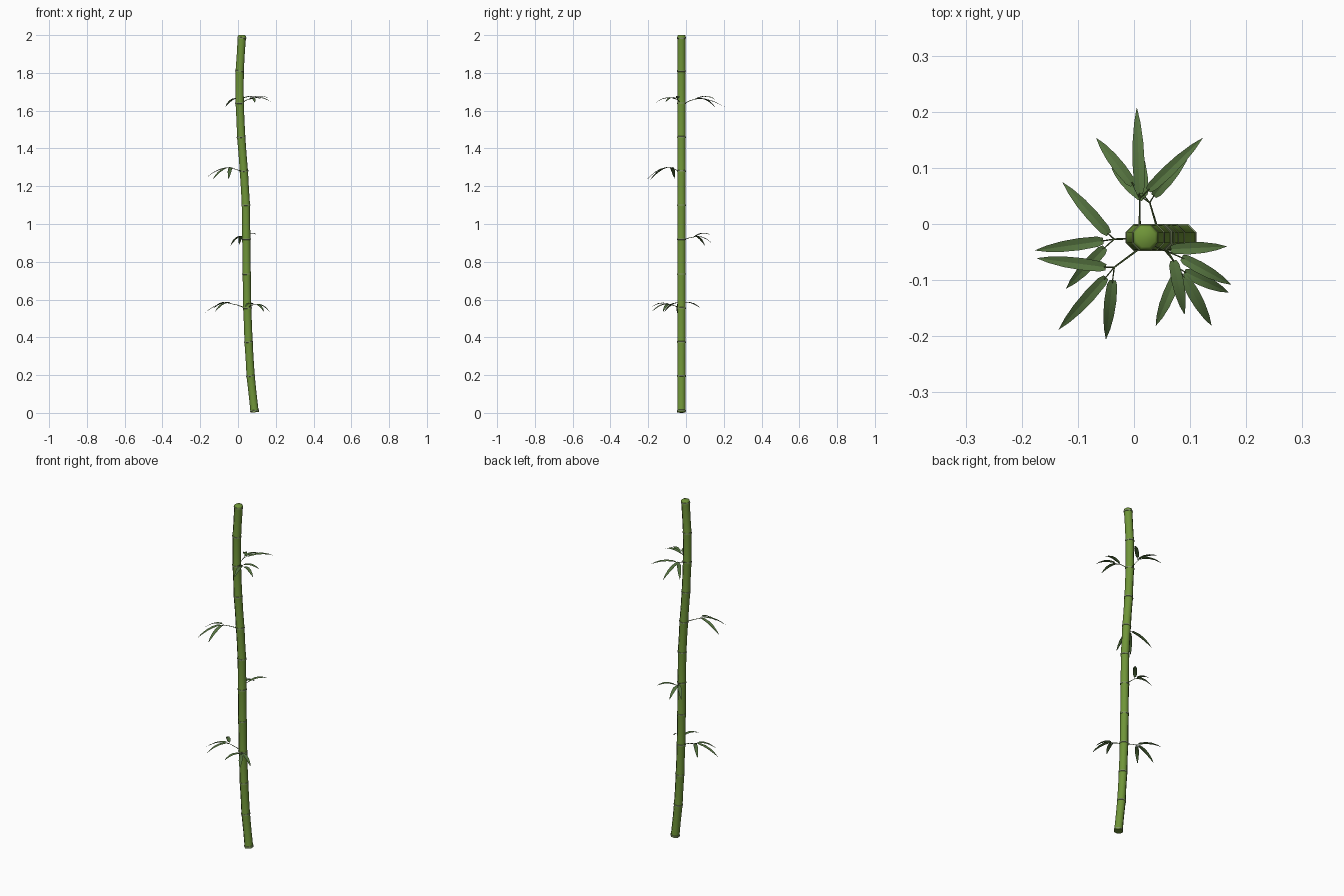
import bpy, bmesh, math
from mathutils import Vector

if "Cube" in bpy.data.objects:
    bpy.data.objects.remove(bpy.data.objects["Cube"])

def material(name, rgb):
    m = bpy.data.materials.new(name)
    m.diffuse_color = (*rgb, 1)
    m.use_nodes = True
    m.node_tree.nodes["Principled BSDF"].inputs["Base Color"].default_value = m.diffuse_color
    return m

STALK = material("stalk_green", (0.16, 0.30, 0.04))
RING = material("node_green", (0.24, 0.31, 0.15))
TWIG = material("twig_green", (0.07, 0.12, 0.03))
LEAF = material("leaf_green", (0.09, 0.17, 0.05))

def finish(name, bm, mat, smooth=50):
    me = bpy.data.meshes.new(name)
    bm.normal_update()
    bm.to_mesh(me)
    bm.free()
    ob = bpy.data.objects.new(name, me)
    bpy.context.collection.objects.link(ob)
    me.materials.append(mat)
    bpy.ops.object.select_all(action='DESELECT')
    ob.select_set(True)
    bpy.context.view_layer.objects.active = ob
    bpy.ops.object.shade_smooth_by_angle(angle=math.radians(smooth))
    return ob

def tube(bm, pts, radii, sides):
    """Sweep a regular polygon along a list of points."""
    rings = []
    for i, p in enumerate(pts):
        d = (pts[min(i + 1, len(pts) - 1)] - pts[max(i - 1, 0)]).normalized()
        side = Vector((0, 1, 0)) if abs(d.y) < 0.7 else Vector((0, 0, 1))
        u = side.cross(d).normalized()
        v = d.cross(u)
        ring = []
        for k in range(sides):
            a = 2 * math.pi * (k + 0.5) / sides
            ring.append(bm.verts.new(p + radii[i] * (u * math.cos(a) + v * math.sin(a))))
        rings.append(ring)
    for a, b in zip(rings, rings[1:]):
        for k in range(sides):
            n = (k + 1) % sides
            bm.faces.new((a[k], a[n], b[n], b[k]))
    bm.faces.new(rings[0][::-1])
    bm.faces.new(rings[-1])

# Stalk: gently curved, with a swelling at every node
NODES = [(0.088, 0.003), (0.067, 0.195), (0.056, 0.375), (0.049, 0.555), (0.046, 0.735),
         (0.044, 0.92), (0.042, 1.10), (0.031, 1.28), (0.017, 1.46), (0.009, 1.64),
         (0.009, 1.81), (0.02, 1.985)]
Y = -0.024
P = [Vector((x, Y, z)) for x, z in NODES]
pts, radii = [], []
for a, b in zip(P, P[1:]):
    for t, r in ((0, 0.0245), (0.07, 0.0234), (0.5, 0.0228), (0.93, 0.0235)):
        pts.append(a.lerp(b, t))
        radii.append(r)
top = P[-1]
pts += [top, top + Vector((0.001, 0, 0.01)), top + Vector((0.001, 0, 0.015))]
radii += [0.0245, 0.0235, 0.018]
bm = bmesh.new()
tube(bm, pts, radii, 8)
finish("stalk", bm, STALK)

# Thin raised rings at the nodes
bm = bmesh.new()
for i, p in enumerate(P):
    d = (P[min(i + 1, len(P) - 1)] - P[max(i - 1, 0)]).normalized()
    c = p + d * 0.008 if i == 0 else p
    tube(bm, [c + d * h for h in (-0.004, -0.003, 0.003, 0.004)],
         [0.0235, 0.0258, 0.0258, 0.0235], 8)
finish("node_rings", bm, RING)

def leaf(bm, base, tip, arch):
    """Folded, arching lance-shaped blade."""
    d = tip - base
    side = Vector((-d.y, d.x, 0)).normalized()
    rows = []
    for t, w in ((0, 0.5), (0.08, 0.85), (0.35, 1), (0.6, 0.88), (0.83, 0.52), (1, 0.03)):
        c = base + d * t + Vector((0, 0, arch * 4 * t * (1 - t)))
        s = side * 0.0108 * w
        lift = Vector((0, 0, 0.003 * w))
        rows.append([bm.verts.new(q) for q in (c - s + lift, c, c + s + lift)])
    for a, b in zip(rows, rows[1:]):
        for k in range(2):
            bm.faces.new((a[k], b[k], b[k + 1], a[k + 1]))

# Sprays: name, root (x, y, z), fork point, then leaves as (base x, y, tip x, y, z)
SPRAYS = [
    ("top_back", (0.01, -0.005, 1.64), (0.01, 0.045, 1.66),
     [(0.01, 0.053, 0.005, 0.207, 1.618), (-0.002, 0.07, -0.067, 0.153, 1.62),
      (0.025, 0.06, 0.122, 0.153, 1.66)]),
    ("top_right", (0.02, -0.03, 1.64), (0.055, -0.047, 1.66),
     [(0.065, -0.045, 0.165, -0.04, 1.665), (0.085, -0.06, 0.173, -0.108, 1.645),
      (0.07, -0.065, 0.09, -0.161, 1.642)]),
    ("upper_left", (0.015, -0.04, 1.28), (-0.035, -0.077, 1.295),
     [(-0.05, -0.077, -0.173, -0.061, 1.24), (-0.05, -0.095, -0.134, -0.188, 1.235),
      (-0.038, -0.1, -0.05, -0.205, 1.237)]),
    ("middle_back", (0.04, -0.003, 0.92), (0.028, 0.038, 0.93),
     [(0.035, 0.05, 0.1, 0.128, 0.942), (0.018, 0.05, 0.006, 0.146, 0.89),
      (0.018, 0.045, -0.04, 0.1, 0.885)]),
    ("lower_left", (0.028, -0.025, 0.56), (-0.035, -0.027, 0.578),
     [(-0.045, -0.018, -0.127, 0.074, 0.555), (-0.055, -0.03, -0.176, -0.047, 0.528),
      (-0.052, -0.042, -0.121, -0.115, 0.535)]),
    ("lower_right", (0.058, -0.045, 0.56), (0.078, -0.078, 0.571),
     [(0.09, -0.085, 0.168, -0.122, 0.535), (0.088, -0.092, 0.138, -0.181, 0.535),
      (0.076, -0.092, 0.039, -0.181, 0.56)]),
]
for name, root, fork, leaves in SPRAYS:
    root, fork = Vector(root), Vector(fork)
    twig, blades = bmesh.new(), bmesh.new()
    tube(twig, [root, root.lerp(fork, 0.5) + Vector((0, 0, 0.002)), fork],
         [0.0022, 0.0018, 0.0015], 5)
    for bx, by, tx, ty, tz in leaves:
        base = Vector((bx, by, fork.z + 0.004))
        tube(twig, [fork, base + (base - fork) * 0.2], [0.0014, 0.001], 5)
        leaf(blades, base, Vector((tx, ty, tz)), 0.012)
    finish(name + "_twig", twig, TWIG)
    finish(name + "_leaves", blades, LEAF, 20)
